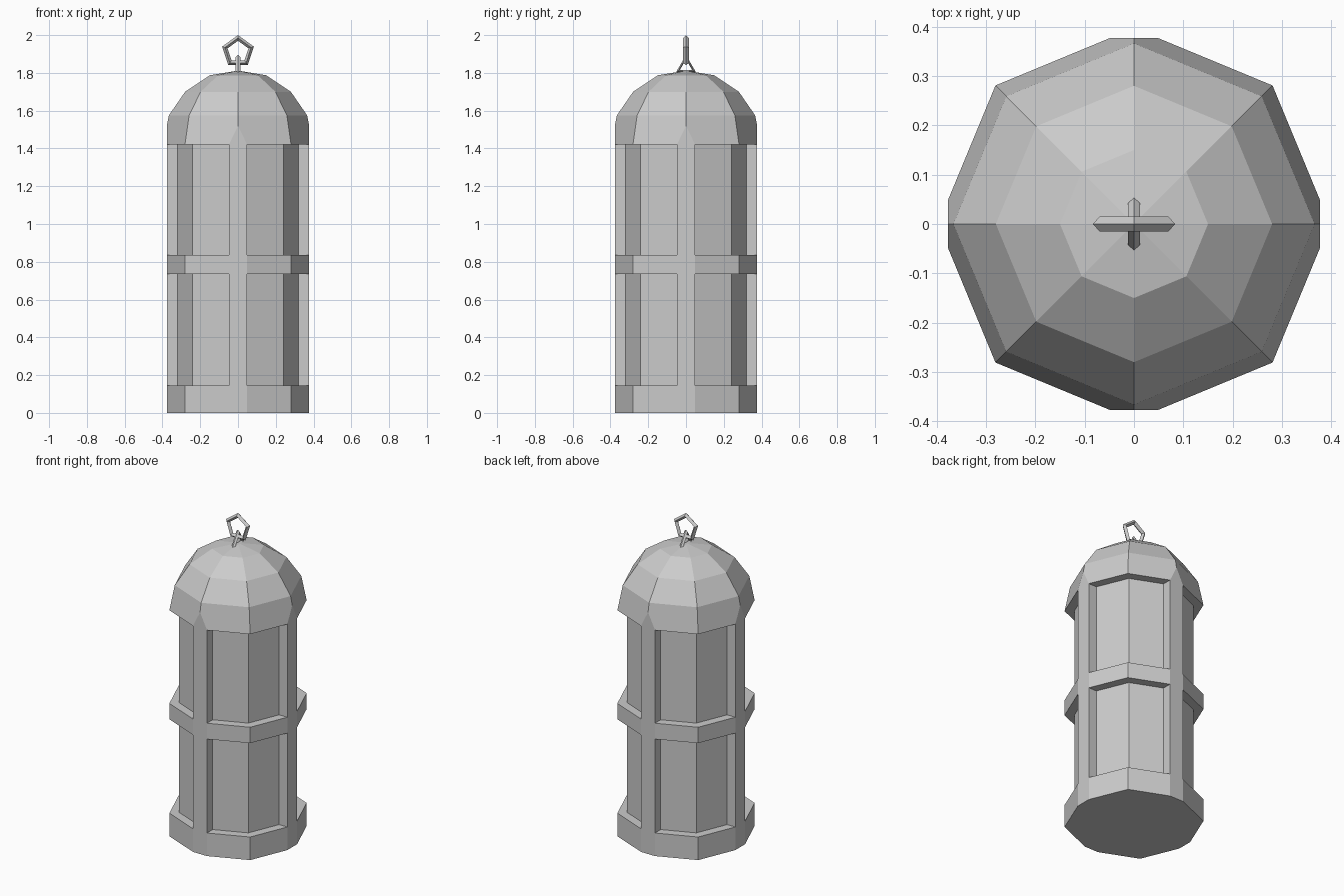
import bpy, bmesh
from math import radians, sin, cos, tau
from mathutils import Matrix, Vector

if "Cube" in bpy.data.objects:
    bpy.data.objects.remove(bpy.data.objects["Cube"])

R_OUT, R_IN, FLAT = 0.397, 0.34, 0.377   # band radius, panel radius, trimmed corner distance
K = 0.4142                               # slope of an octagon side next to a corner
HALF = (R_OUT - FLAT) / K                # half width of a pilaster


def finish(name, bm):
    bmesh.ops.recalc_face_normals(bm, faces=bm.faces[:])
    mesh = bpy.data.meshes.new(name)
    bm.to_mesh(mesh)
    bm.free()
    obj = bpy.data.objects.new(name, mesh)
    bpy.context.collection.objects.link(obj)
    return obj


# Octagonal body, bands and dome as one turned profile (radius, height)
profile = [(0, 0), (R_OUT, 0), (R_OUT, 0.145), (R_IN, 0.145),
           (R_IN, 0.735), (R_OUT, 0.735), (R_OUT, 0.835), (R_IN, 0.835),
           (R_IN, 1.42), (R_OUT, 1.42), (0.366, 1.575), (0.28, 1.70),
           (0.15, 1.787), (0, 1.812)]
bm = bmesh.new()
rings = [[bm.verts.new((r * cos(tau * i / 8), r * sin(tau * i / 8), z)) for i in range(8)]
         for r, z in profile]
for a, b in zip(rings, rings[1:]):
    for i in range(8):
        j = (i + 1) % 8
        bm.faces.new((a[i], a[j], b[j], b[i]))
bmesh.ops.remove_doubles(bm, verts=bm.verts[:], dist=1e-5)

# Trim the four axis corners flat
for n in ((1, 0, 0), (-1, 0, 0), (0, 1, 0), (0, -1, 0)):
    bmesh.ops.bisect_plane(bm, geom=bm.verts[:] + bm.edges[:] + bm.faces[:],
                           plane_co=Vector(n) * FLAT, plane_no=n, clear_outer=True)
bmesh.ops.holes_fill(bm, edges=[e for e in bm.edges if e.is_boundary], sides=0)
finish("lantern_body", bm)

# Pilasters on the four trimmed corners, between the bands
bm = bmesh.new()
x_in = R_IN - HALF * K
section = [(x_in, -HALF), (FLAT, -HALF), (FLAT, HALF), (x_in, HALF)]
for q in range(4):
    turn = Matrix.Rotation(q * tau / 4, 4, 'Z')
    for z0, z1 in ((0.145, 0.735), (0.835, 1.42)):
        low = [bm.verts.new(turn @ Vector((x, y, z0))) for x, y in section]
        high = [bm.verts.new(turn @ Vector((x, y, z1))) for x, y in section]
        for i in range(3):
            bm.faces.new((low[i], low[i + 1], high[i + 1], high[i]))
pilasters = finish("pilasters", bm)
# open channels: make sure the faces point away from each pilaster's core
for p in pilasters.data.polygons:
    c = p.center
    core = Vector((round(c.x / 0.36) * 0.34, round(c.y / 0.36) * 0.34, c.z))
    if p.normal.dot(c - core) < 0:
        p.flip()


# Hanging loops: low-sided rings with a diamond section
def loop(name, sides, major, minor, z, turn):
    bpy.ops.mesh.primitive_torus_add(major_segments=sides, minor_segments=4,
                                     major_radius=major, minor_radius=minor,
                                     location=(0, 0, z),
                                     rotation=(0, radians(-90), radians(turn)))
    bpy.context.object.name = name


loop("hanging_ring", 5, 0.073, 0.015, 1.912, 90)
loop("top_eyelet", 3, 0.049, 0.012, 1.834, 0)
